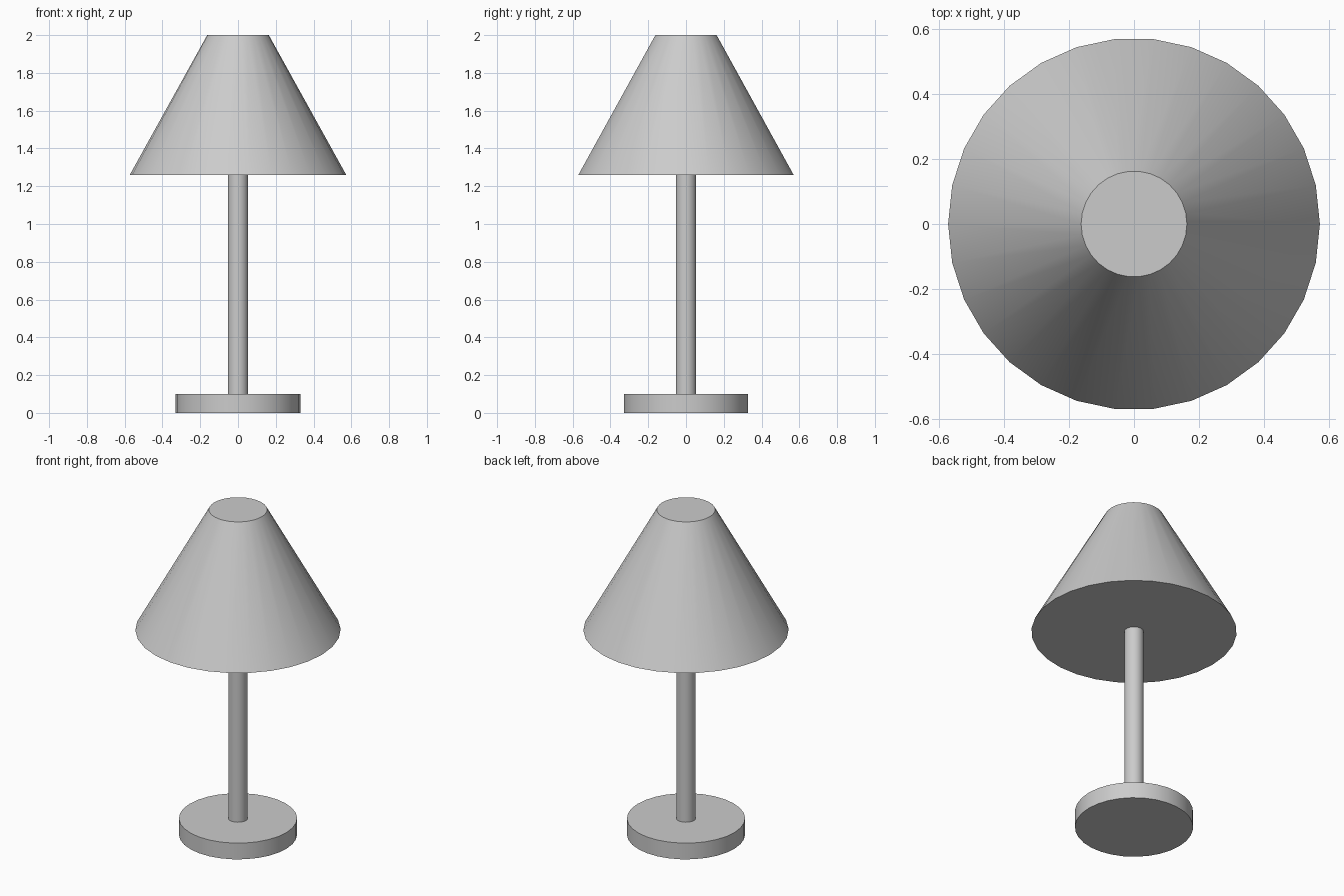
import bpy
import bmesh
from math import cos, sin, tau, radians

if "Cube" in bpy.data.objects:
    bpy.data.objects.remove(bpy.data.objects["Cube"])

SIDES = 30


def frustum(name, z0, z1, r0, r1):
    """Closed round part between two heights, with a corner on the +x axis."""
    bm = bmesh.new()
    rings = []
    for r, z in ((r0, z0), (r1, z1)):
        rings.append([bm.verts.new((r * cos(tau * i / SIDES), r * sin(tau * i / SIDES), z))
                      for i in range(SIDES)])
    low, high = rings
    for i in range(SIDES):
        j = (i + 1) % SIDES
        bm.faces.new((low[i], low[j], high[j], high[i]))
    bm.faces.new(low[::-1])
    bm.faces.new(high)
    mesh = bpy.data.meshes.new(name)
    bm.to_mesh(mesh)
    bm.free()
    obj = bpy.data.objects.new(name, mesh)
    bpy.context.collection.objects.link(obj)
    # Smooth sides, crisp rims
    bpy.ops.object.select_all(action='DESELECT')
    obj.select_set(True)
    bpy.context.view_layer.objects.active = obj
    bpy.ops.object.shade_smooth_by_angle(angle=radians(30))
    return obj


# Round foot, upright pole and conical shade
frustum("base", 0.0, 0.10, 0.33, 0.33)
frustum("pole", 0.10, 1.26, 0.054, 0.054)
frustum("shade", 1.26, 2.0, 0.573, 0.163)
